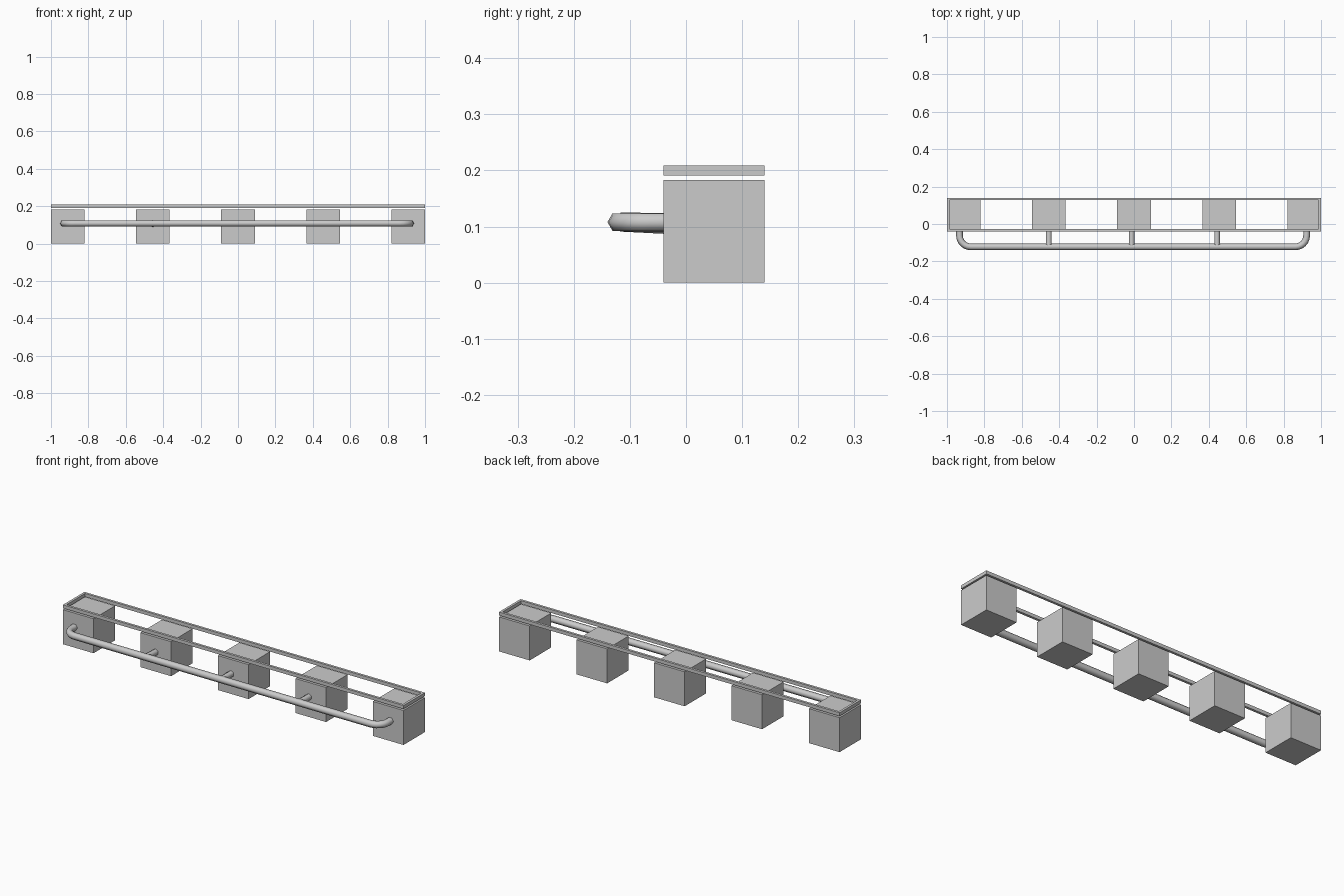
import bpy, bmesh, math
from mathutils import Vector

if "Cube" in bpy.data.objects:
    bpy.data.objects.remove(bpy.data.objects["Cube"])


def finish(name, bm, smooth=False):
    bmesh.ops.recalc_face_normals(bm, faces=bm.faces)
    mesh = bpy.data.meshes.new(name)
    bm.to_mesh(mesh)
    bm.free()
    ob = bpy.data.objects.new(name, mesh)
    bpy.context.collection.objects.link(ob)
    if smooth:
        bpy.ops.object.select_all(action='DESELECT')
        ob.select_set(True)
        bpy.context.view_layer.objects.active = ob
        bpy.ops.object.shade_smooth_by_angle(angle=math.radians(65))
    return ob


def box(name, lo, hi):
    bm = bmesh.new()
    bmesh.ops.create_cube(bm, size=1)
    for v in bm.verts:
        v.co = Vector([(a + b) / 2 + c * (b - a) for a, b, c in zip(lo, hi, v.co)])
    return finish(name, bm)


def tube(name, path, radius, turn=0.0):
    """Sweep a six-sided section along a path, keeping one axis near vertical."""
    pts = [Vector(p) for p in path]
    bm = bmesh.new()
    rings = []
    for i, p in enumerate(pts):
        t = (pts[min(i + 1, len(pts) - 1)] - pts[max(i - 1, 0)]).normalized()
        side = t.cross(Vector((0, 0, 1))).normalized()
        up = side.cross(t)
        angles = [turn + k * math.pi / 3 for k in range(6)]
        rings.append([bm.verts.new(p + radius * (math.cos(a) * side + math.sin(a) * up))
                      for a in angles])
    for r0, r1 in zip(rings, rings[1:]):
        for k in range(6):
            bm.faces.new((r0[k], r0[(k + 1) % 6], r1[(k + 1) % 6], r1[k]))
    bm.faces.new(rings[0])
    bm.faces.new(rings[-1])
    return finish(name, bm, smooth=True)


FRONT, BACK = -0.04, 0.14

# Row of five blocks
for i in range(5):
    x = -0.91 + i * 0.455
    box(f"block_{i + 1}", (x - 0.09, FRONT, 0), (x + 0.09, BACK, 0.183))

# Open rectangular trim frame floating just above the blocks
bm = bmesh.new()
rings = []
for z, inset in ((0.191, 0), (0.209, 0), (0.209, 0.013), (0.191, 0.013)):
    x, y0, y1 = 1 - inset, FRONT + inset, BACK - inset
    rings.append([bm.verts.new(c) for c in
                  ((-x, y0, z), (x, y0, z), (x, y1, z), (-x, y1, z))])
for r0, r1 in zip(rings, rings[1:] + rings[:1]):
    for k in range(4):
        bm.faces.new((r0[k], r0[(k + 1) % 4], r1[(k + 1) % 4], r1[k]))
finish("top_frame", bm)

# Front rail with rounded bends returning to the end blocks
XL, XR, Y, Z, BEND = -0.933, 0.923, -0.122, 0.108, 0.06
path = [(XL, FRONT + 0.002, Z)]
for k in range(7):
    a = math.pi + k * math.pi / 12
    path.append((XL + BEND + BEND * math.cos(a), Y + BEND + BEND * math.sin(a), Z))
for k in range(7):
    a = 1.5 * math.pi + k * math.pi / 12
    path.append((XR - BEND + BEND * math.cos(a), Y + BEND + BEND * math.sin(a), Z))
path.append((XR, FRONT + 0.002, Z))
tube("front_rail", path, 0.018)

# Short posts from the rail to the three inner blocks
for i, (x, z) in enumerate(((-0.456, 0.104), (-0.013, 0.107), (0.444, 0.107))):
    tube(f"rail_post_{i + 1}", [(x, Y + 0.005, Z), (x, FRONT + 0.002, z)],
         0.017, math.pi / 6)
